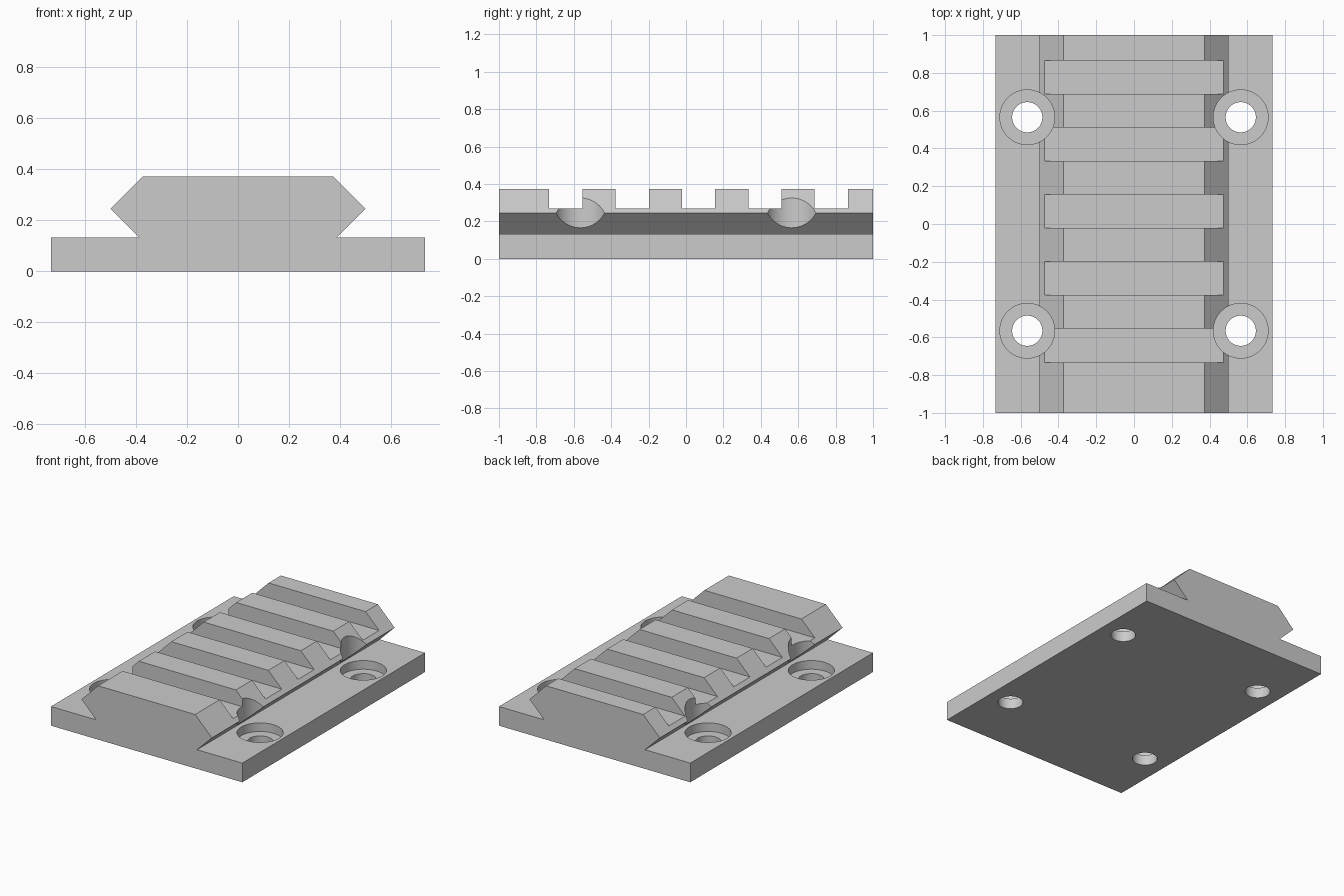
import bpy
import bmesh

default = bpy.data.objects.get("Cube")
if default:
    bpy.data.objects.remove(default, do_unlink=True)

grey = bpy.data.materials.new("plain grey")
grey.use_nodes = True
grey.diffuse_color = (0.6, 0.6, 0.6, 1)
grey.node_tree.nodes["Principled BSDF"].inputs["Base Color"].default_value = (0.6, 0.6, 0.6, 1)

BASE_TOP, BORE_FLOOR, SLOT_FLOOR, RAIL_TOP = 0.133, 0.073, 0.27, 0.373
HOLE = 0.565


def mesh_object(name, bm):
    bmesh.ops.recalc_face_normals(bm, faces=bm.faces)
    mesh = bpy.data.meshes.new(name)
    bm.to_mesh(mesh)
    bm.free()
    mesh.materials.append(grey)
    obj = bpy.data.objects.new(name, mesh)
    bpy.context.collection.objects.link(obj)
    return obj


def extrude_profile(name, points, y0, y1):
    bm = bmesh.new()
    face = bm.faces.new([bm.verts.new((x, y0, z)) for x, z in points])
    moved = bmesh.ops.extrude_face_region(bm, geom=[face])["geom"]
    verts = [v for v in moved if isinstance(v, bmesh.types.BMVert)]
    bmesh.ops.translate(bm, verts=verts, vec=(0, y1 - y0, 0))
    return mesh_object(name, bm)


def cylinder(name, x, y, radius, z0, z1):
    bm = bmesh.new()
    bmesh.ops.create_cone(bm, cap_ends=True, segments=64, radius1=radius,
                          radius2=radius, depth=z1 - z0)
    bmesh.ops.translate(bm, verts=bm.verts, vec=(x, y, (z0 + z1) / 2))
    return mesh_object(name, bm)


# Mounting plate and dovetail rail as one extruded section
half = [(0.733, 0), (0.733, BASE_TOP), (0.387, BASE_TOP), (0.5, 0.245), (0.372, RAIL_TOP)]
section = half + [(-x, z) for x, z in reversed(half)]
rail = extrude_profile("rail_mount", section, -1, 1)

# Cross slots in the rail
cutters = []
for i in range(5):
    y = -0.643 + i * 0.355
    slot = [(-0.6, SLOT_FLOOR), (0.6, SLOT_FLOOR), (0.6, 0.5), (-0.6, 0.5)]
    cutters.append(extrude_profile("slot_cutter", slot, y - 0.089, y + 0.089))

# Counterbored screw holes, biting into the rail sides
for x in (-HOLE, HOLE):
    for y in (-HOLE, HOLE):
        cutters.append(cylinder("counterbore_cutter", x, y, 0.145, BORE_FLOOR, 0.6))
        cutters.append(cylinder("screw_hole_cutter", x, y, 0.08, -0.1, 0.55))

for cutter in cutters:
    cutter.hide_render = True
    cutter.hide_set(True)
    cut = rail.modifiers.new(cutter.name, "BOOLEAN")
    cut.operation = "DIFFERENCE"
    cut.solver = "EXACT"
    cut.object = cutter

# Bake the cuts, then remove the helpers
bpy.context.view_layer.objects.active = rail
rail.select_set(True)
for name in [m.name for m in rail.modifiers]:
    bpy.ops.object.modifier_apply(modifier=name)
for cutter in cutters:
    bpy.data.objects.remove(cutter, do_unlink=True)

bpy.ops.object.shade_smooth_by_angle(angle=0.4)
